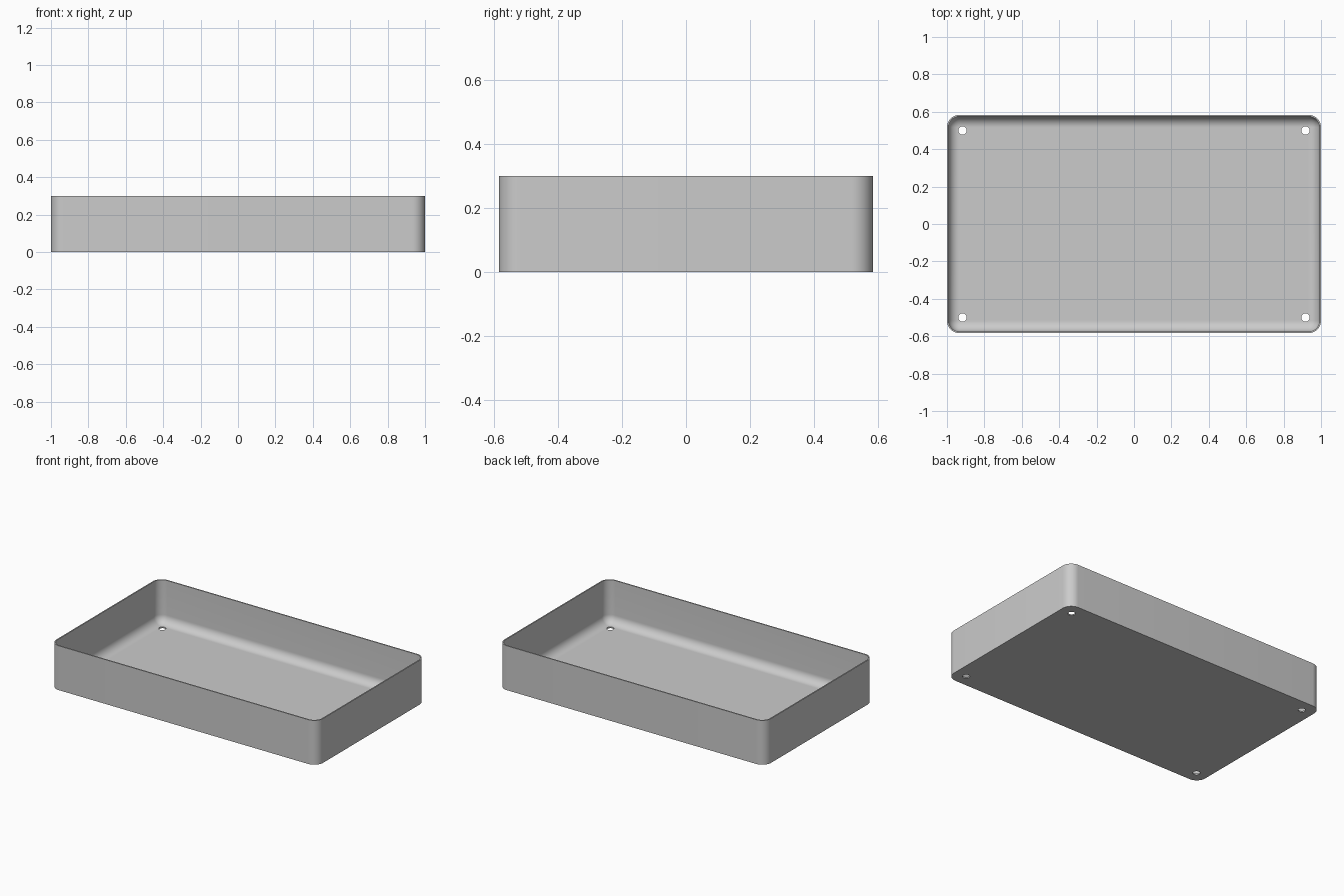
import bpy, bmesh
from math import sin, cos, pi

cube = bpy.data.objects.get("Cube")
if cube:
    bpy.data.objects.remove(cube, do_unlink=True)

HX, HY, HEIGHT = 1.0, 0.5833, 0.3    # half length, half width, height
WALL = 0.0083                        # wall and floor thickness
RADIUS = 0.0667                      # outer corner radius
STEPS = 12                           # segments per quarter turn

grey = bpy.data.materials.new("light grey")
grey.use_nodes = True
colour = (0.6, 0.6, 0.6, 1)
grey.diffuse_color = colour
grey.node_tree.nodes["Principled BSDF"].inputs["Base Color"].default_value = colour


def ring(bm, inset, z):
    """Rounded rectangle, offset inward from the outer wall."""
    r = RADIUS - inset
    verts = []
    for q, (sx, sy) in enumerate([(1, 1), (-1, 1), (-1, -1), (1, -1)]):
        for i in range(STEPS + 1):
            a = (q + i / STEPS) * pi / 2
            verts.append(bm.verts.new((sx * (HX - RADIUS) + r * cos(a),
                                       sy * (HY - RADIUS) + r * sin(a), z)))
    return verts


def make_object(name, bm):
    bmesh.ops.recalc_face_normals(bm, faces=bm.faces)
    mesh = bpy.data.meshes.new(name)
    bm.to_mesh(mesh)
    bm.free()
    obj = bpy.data.objects.new(name, mesh)
    bpy.context.collection.objects.link(obj)
    return obj


# Tray shell: outer wall, rim, inner wall, then a rounded fillet to the floor
bm = bmesh.new()
fillet = RADIUS - WALL - 0.001
rings = [ring(bm, 0, 0), ring(bm, 0, HEIGHT), ring(bm, WALL, HEIGHT)]
for i in range(STEPS + 1):
    a = i / STEPS * pi / 2
    rings.append(ring(bm, WALL + fillet * (1 - cos(a)), WALL + fillet * (1 - sin(a))))
for lower, upper in zip(rings, rings[1:]):
    for i in range(len(lower)):
        j = (i + 1) % len(lower)
        bm.faces.new((lower[i], lower[j], upper[j], upper[i]))
bm.faces.new(rings[0])
bm.faces.new(rings[-1])
tray = make_object("tray", bm)
tray.data.materials.append(grey)

# Four screw holes through the floor corners
bm = bmesh.new()
for sx in (-1, 1):
    for sy in (-1, 1):
        made = bmesh.ops.create_cone(bm, cap_ends=True, segments=32, radius1=0.0225,
                                     radius2=0.0225, depth=0.2)
        bmesh.ops.translate(bm, verts=made["verts"], vec=(sx * 0.9167, sy * 0.5, 0))
cutter = make_object("hole_cutter", bm)
cutter.hide_render = True

cut = tray.modifiers.new("screw_holes", 'BOOLEAN')
cut.operation = 'DIFFERENCE'
cut.solver = 'EXACT'
cut.object = cutter
bpy.ops.object.select_all(action='DESELECT')
tray.select_set(True)
bpy.context.view_layer.objects.active = tray
bpy.ops.object.modifier_apply(modifier=cut.name)
bpy.data.objects.remove(cutter, do_unlink=True)
bpy.ops.object.shade_smooth_by_angle(angle=pi / 6)
